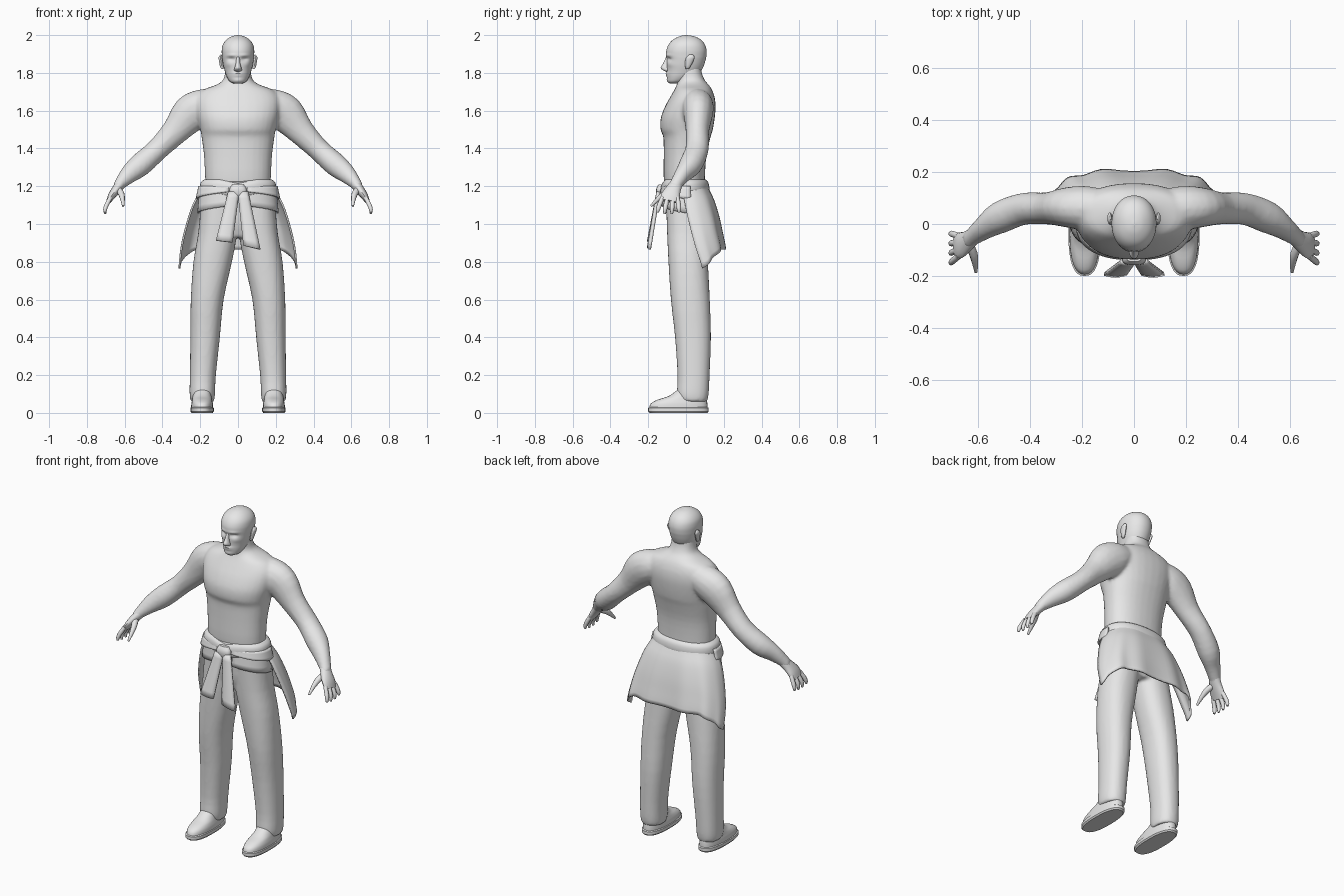
import bpy, bmesh, math
from mathutils import Vector

GREY = bpy.data.materials.new("plain grey")
GREY.diffuse_color = (0.8, 0.8, 0.8, 1)


def spline(rows, steps):
    """Catmull-Rom through rows of numbers."""
    out = []
    for i in range(len(rows) - 1):
        a, b, c, d = (rows[max(0, min(len(rows) - 1, i + k))] for k in (-1, 0, 1, 2))
        for s in range(steps):
            t = s / steps
            out.append([0.5 * (2 * q + (r - p) * t + (2 * p - 5 * q + 4 * r - w) * t * t
                               + (3 * q - p - 3 * r + w) * t ** 3) for p, q, r, w in zip(a, b, c, d)])
    return out + [list(rows[-1])]


def power(v, e):
    return math.copysign(abs(v) ** e, v)


def stack(rows, n=32, e=0.88, steps=3):
    """Horizontal rings from rows of z, centre x, half width, front y, back y."""
    rings = []
    for z, cx, rx, yf, yb in spline(rows, steps):
        rings.append([Vector((cx + rx * power(math.cos(a), e),
                              (yf + yb) / 2 + (yb - yf) / 2 * power(math.sin(a), e), z))
                      for a in (math.tau * k / n for k in range(n))])
    return rings


def tube(rows, n=16, steps=3):
    """Rings across a path from rows of x, y, z, radius along y, other radius."""
    pts, rings = spline(rows, steps), []
    for i, p in enumerate(pts):
        t = (Vector(pts[min(i + 1, len(pts) - 1)][:3]) - Vector(pts[max(i - 1, 0)][:3])).normalized()
        u = Vector((0, 1, 0))
        u = (u - t * u.dot(t)).normalized()
        v = t.cross(u)
        rings.append([Vector(p[:3]) + u * p[3] * math.cos(a) + v * p[4] * math.sin(a)
                      for a in (math.tau * k / n for k in range(n))])
    return rings


def flip(rings):
    return [[Vector((-v.x, v.y, v.z)) for v in r] for r in rings]


def both(parts):
    return parts + [flip(p) for p in parts]


def finish(name, bm, angle=45):
    bmesh.ops.recalc_face_normals(bm, faces=bm.faces)
    me = bpy.data.meshes.new(name)
    bm.to_mesh(me)
    bm.free()
    ob = bpy.data.objects.new(name, me)
    bpy.context.collection.objects.link(ob)
    me.materials.append(GREY)
    bpy.ops.object.select_all(action='DESELECT')
    ob.select_set(True)
    bpy.context.view_layer.objects.active = ob
    bpy.ops.object.shade_smooth_by_angle(angle=math.radians(angle))
    return ob


def loft(name, parts, blend=0, bend=None, angle=45):
    bm = bmesh.new()
    for rings in parts:
        vs = [[bm.verts.new(bend(p) if bend else p) for p in r] for r in rings]
        n = len(vs[0])
        for a, b in zip(vs, vs[1:]):
            for k in range(n):
                bm.faces.new((a[k], a[(k + 1) % n], b[(k + 1) % n], b[k]))
        bm.faces.new(vs[0])
        bm.faces.new(vs[-1])
    ob = finish(name, bm, angle)
    if blend:  # weld overlapping limbs into one skin
        m = ob.modifiers.new("weld", 'REMESH')
        m.mode, m.voxel_size, m.use_smooth_shade = 'VOXEL', 0.01, True
        m = ob.modifiers.new("soften", 'SMOOTH')
        m.factor, m.iterations = 0.5, blend
    return ob


def sheet(name, fn, nu, nv, thick=0.01):
    bm = bmesh.new()
    g = [[bm.verts.new(fn(i / nu, j / nv)) for i in range(nu + 1)] for j in range(nv + 1)]
    for j in range(nv):
        for i in range(nu):
            bm.faces.new((g[j][i], g[j][i + 1], g[j + 1][i + 1], g[j + 1][i]))
    ob = finish(name, bm)
    m = ob.modifiers.new("cloth", 'SOLIDIFY')
    m.thickness, m.offset = thick, 0
    return ob


# Bare torso, neck and arms
torso = stack([(1.12, 0, .165, -.105, .10), (1.24, 0, .174, -.118, .10), (1.36, 0, .18, -.118, .108),
               (1.46, 0, .193, -.12, .13), (1.50, 0, .2, -.135, .142), (1.56, 0, .215, -.134, .152),
               (1.62, 0, .225, -.112, .157), (1.67, 0, .22, -.085, .152), (1.71, 0, .185, -.062, .138),
               (1.735, 0, .12, -.05, .122), (1.76, 0, .08, -.045, .1), (1.80, 0, .069, -.045, .084),
               (1.84, 0, .066, -.045, .08)])
arm = tube([(.12, .06, 1.645, .075, .075), (.19, .062, 1.62, .085, .095), (.255, .064, 1.58, .078, .1),
            (.333, .06, 1.49, .062, .073), (.426, .058, 1.395, .062, .059), (.515, .025, 1.315, .062, .062),
            (.575, -.015, 1.265, .045, .05), (.622, -.05, 1.215, .035, .033), (.64, -.065, 1.19, .036, .026)])
loft("torso_and_arms", [torso] + both([arm]), blend=5)

# Hands
palm = tube([(.615, -.045, 1.22, .032, .028), (.642, -.066, 1.185, .04, .025),
             (.668, -.082, 1.15, .05, .02), (.685, -.09, 1.12, .045, .013)])
fingers = [tube([(.675, -.085 + k * .026, 1.14, .012, .012), (.696, -.09 + k * .034, 1.10, .0125, .012),
                 (.704, -.093 + k * .037, 1.075, .011, .010),
                 (.703, -.094 + k * .038, 1.05 + .008 * abs(k), .006, .006)], 10, 2)
           for k in (-1.5, -.5, .5, 1.5)]
thumb = tube([(.635, -.075, 1.185, .018, .018), (.618, -.115, 1.16, .016, .017),
              (.611, -.15, 1.13, .012, .012), (.608, -.185, 1.095, .006, .006)], 10, 2)
loft("hands", both([palm, thumb] + fingers))


# Head, with sockets, brow, lips and cheeks pushed into the front
def face(p):
    p = p.copy()
    if p.y < -.03:
        for x, z, rx, rz, d in ((.035, 1.873, .018, .011, .012), (0, 1.797, .028, .006, -.007),
                                (0, 1.785, .024, .005, -.004), (.035, 1.893, .025, .007, -.005),
                                (.05, 1.845, .018, .014, -.004), (0, 1.76, .025, .01, -.004)):
            p.y += d * math.exp(-((abs(p.x) - x) / rx) ** 2 - ((p.z - z) / rz) ** 2)
    return p


head = stack([(1.745, 0, .025, -.088, -.03), (1.755, 0, .044, -.096, 0), (1.78, 0, .06, -.101, .05),
              (1.81, 0, .07, -.101, .08), (1.84, 0, .078, -.102, .095), (1.87, 0, .083, -.103, .104),
              (1.89, 0, .085, -.105, .108), (1.92, 0, .086, -.104, .109), (1.95, 0, .08, -.092, .1),
              (1.975, 0, .062, -.07, .08), (1.993, 0, .034, -.036, .046), (2.0, 0, .004, -.004, .006)],
             48, .95, 5)
loft("head", [head], bend=face)
loft("nose", [stack([(1.806, 0, .010, -.105, -.08), (1.814, 0, .02, -.122, -.08), (1.828, 0, .018, -.134, -.08),
                     (1.85, 0, .012, -.121, -.08), (1.885, 0, .009, -.106, -.08)], 16, 1)])
ear = stack([(1.82, .082, .004, .0, .014), (1.83, .085, .009, -.004, .022), (1.865, .091, .010, -.004, .04),
             (1.885, .093, .009, .004, .045), (1.897, .09, .003, .018, .035)], 12, 1)
loft("ears", both([ear]))

# Trousers
leg = stack([(.06, .188, .062, -.035, .112), (.1, .189, .067, -.048, .12), (.2, .186, .069, -.045, .125),
             (.4, .174, .078, -.058, .132), (.6, .163, .087, -.08, .126), (.8, .134, .102, -.093, .116),
             (.95, .108, .103, -.10, .11), (1.1, .1, .098, -.105, .11)])
hips = stack([(.93, 0, .15, -.075, .09), (1.0, 0, .2, -.098, .115), (1.1, 0, .196, -.108, .115),
              (1.2, 0, .18, -.112, .105)])
loft("trousers", [hips] + both([leg]), blend=4)

# Shoes: sole and upper
sole = stack([(0, .19, .056, -.192, .112), (.008, .19, .062, -.2, .12), (.026, .19, .062, -.2, .12),
              (.03, .19, .056, -.194, .114)], 32, .8, 1)
upper = stack([(.025, .19, .058, -.195, .114), (.05, .19, .057, -.186, .113), (.07, .19, .053, -.15, .11),
               (.09, .19, .05, -.09, .105), (.13, .188, .045, -.035, .095)], 32, .85)
loft("shoe_soles", both([sole]), angle=35)
loft("shoe_uppers", both([upper]))


# Jacket hanging from the waist behind the legs
HANG = spline([(.18, .105, -.02), (.235, .145, -.005), (.272, .172, .02), (.298, .19, .05), (.31, .205, .085)], 4)


def jacket(u, v):
    a = math.pi * u
    hx, yb, y0 = HANG[round(v * 16)]
    s = abs(math.sin(a))
    low = .765 + .1 * min(1, s * 1.3)
    fold = .006 * v * math.sin(a * 11)
    return (hx * power(math.cos(a), .75), y0 + (yb - y0) * s ** .8 + fold, 1.215 - v * (1.215 - low))


sheet("hanging_jacket", jacket, 40, 16)

# Folded front flaps below the belt, in two layers
for side, word in ((1, "left"), (-1, "right")):
    for layer, (drop, out) in enumerate(((1.055, 0), (1.13, .008))):
        def flap(u, v, drop=drop, out=out):
            a = math.radians(8 - 88 * u)
            r = 1 + .07 * v
            return (side * (.197 + out) * r * power(math.cos(a), .85),
                    (.118 + out) * r * power(math.sin(a), .85), 1.2 - v * (1.2 - drop - .04 * u))
        sheet(f"{word}_front_flap_{layer + 1}", flap, 14, 4)


# Belt dipping to a knot at the front
def dip(p):
    d = max(0, 1 - abs(p.x) / .1) if p.y < 0 else 0
    return Vector((p.x, p.y, p.z - .022 * d))


loft("belt", [stack([(1.15, 0, .19, -.118, .108), (1.165, 0, .2, -.13, .12), (1.19, 0, .203, -.135, .124),
                     (1.22, 0, .197, -.131, .118), (1.236, 0, .178, -.12, .104)], 48)], bend=dip)
loft("belt_knot", [stack([(1.135, 0, .025, -.14, -.1), (1.15, 0, .042, -.155, -.1), (1.185, 0, .046, -.158, -.1),
                          (1.21, 0, .03, -.145, -.1)], 16, .7)])

# Belt tails
for word, top, low in (("right", (-.05, .005, 1.17, 1.17), (-.115, -.03, .912, .902)),
                       ("left", (0, .052, 1.17, 1.17), (.03, .117, .885, .865))):
    def tail(u, v):
        x0, x1, za, zb = (p + (q - p) * v for p, q in zip(top, low))
        return (x0 + (x1 - x0) * u, -.142 - .05 * v - .008 * math.sin(math.pi * u),
                za + (zb - za) * u)
    sheet(f"{word}_belt_tail", tail, 4, 8, .014)
